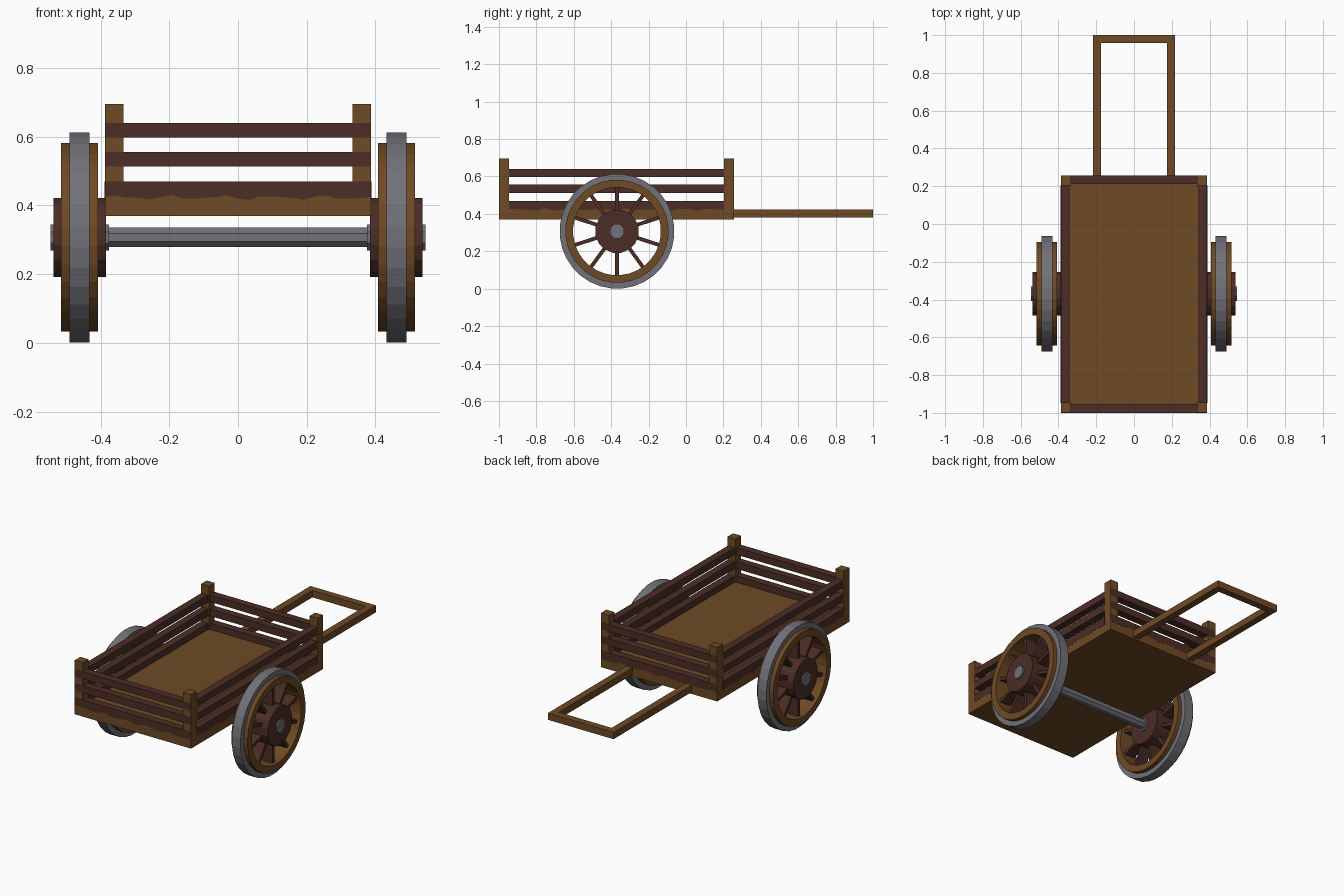
import bpy, bmesh, math
from mathutils import Matrix, Vector

if "Cube" in bpy.data.objects:
    bpy.data.objects.remove(bpy.data.objects["Cube"])


def material(name, rgb):
    m = bpy.data.materials.new(name)
    m.diffuse_color = (*rgb, 1)
    m.use_nodes = True
    m.node_tree.nodes["Principled BSDF"].inputs["Base Color"].default_value = m.diffuse_color
    return m


WOOD = material("brown wood", (0.158, 0.068, 0.018))
DARK = material("dark wood", (0.072, 0.026, 0.019))
IRON = material("grey iron", (0.165, 0.165, 0.19))

W, Y0, Y1 = 0.387, -1.0, 0.257      # bed half width, front and back
HUB_Y, HUB_Z, WHEEL_X = -0.369, 0.307, 0.461


def finish(name, bm, mat, smooth=False):
    bmesh.ops.recalc_face_normals(bm, faces=bm.faces)
    me = bpy.data.meshes.new(name)
    bm.to_mesh(me)
    bm.free()
    me.materials.append(mat)
    ob = bpy.data.objects.new(name, me)
    bpy.context.collection.objects.link(ob)
    return ob


def box(name, lo, hi, mat):
    bm = bmesh.new()
    bmesh.ops.create_cube(bm, size=1)
    for v in bm.verts:
        v.co = Vector([(a + b) / 2 + c * (b - a) for a, b, c in zip(lo, hi, v.co)])
    return finish(name, bm, mat)


def lathe(name, x, profile, sides, mat):
    """Closed (x offset, radius) profile spun around the axle line."""
    bm = bmesh.new()
    rings = []
    for i in range(sides):
        a = 2 * math.pi * (i + 0.5) / sides
        rings.append([bm.verts.new((x + px, HUB_Y + r * math.sin(a), HUB_Z + r * math.cos(a)))
                      for px, r in profile])
    n = len(profile)
    for i in range(sides):
        p, q = rings[i], rings[(i + 1) % sides]
        for j in range(n):
            k = (j + 1) % n
            bm.faces.new((p[j], p[k], q[k], q[j]))
    return finish(name, bm, mat)


def ring(name, x, half, inner, outer, sides, mat):
    return lathe(name, x, [(-half, inner), (half, inner), (half, outer), (-half, outer)], sides, mat)


def rod(name, x0, x1, r, sides, mat):
    bm = bmesh.new()
    rot = Matrix.Rotation(math.pi / 2, 4, 'Y') @ Matrix.Rotation(math.pi / sides, 4, 'Z')
    bmesh.ops.create_cone(bm, cap_ends=True, segments=sides, radius1=r, radius2=r, depth=x1 - x0,
                          matrix=Matrix.Translation(((x0 + x1) / 2, HUB_Y, HUB_Z)) @ rot)
    return finish(name, bm, mat)


def wavy_board(name, start, end, thick, mat):
    """Lowest slat with a worn, wavy bottom edge."""
    bm = bmesh.new()
    start, end, thick = Vector(start), Vector(end), Vector(thick)
    steps, cols = 24, []
    length = (end - start).length
    for i in range(steps + 1):
        p = start.lerp(end, i / steps)
        s = length * i / steps
        low = 0.423 + 0.005 * math.sin(s * 42) + 0.003 * math.sin(s * 71 + 1)
        cols.append([bm.verts.new((q.x, q.y, z)) for q, z in
                     ((p, low), (p + thick, low), (p + thick, 0.47), (p, 0.47))])
    for a, b in zip(cols, cols[1:]):
        for j in range(4):
            k = (j + 1) % 4
            bm.faces.new((a[j], a[k], b[k], b[j]))
    bm.faces.new(cols[0])
    bm.faces.new(cols[-1])
    return finish(name, bm, mat)


# Bed floor and corner posts
box("bed_floor", (-W, Y0 + 0.001, 0.37), (W, Y1 - 0.001, 0.432), WOOD)
P, T = 0.053, 0.046
for sx in (-1, 1):
    for y in (Y0 + 0.001, Y1 - 0.001 - P):
        x = sorted((sx * W, sx * (W - P)))
        box("corner_post", (x[0], y, 0.37), (x[1], y + P, 0.695), WOOD)

# Slats: two straight rows and one wavy bottom row on all four sides
for z0, z1 in ((0.598, 0.64), (0.513, 0.556)):
    for sx in (-1, 1):
        x = sorted((sx * (W - 0.001), sx * (W - T)))
        box("side_slat", (x[0], Y0 + P, z0), (x[1], Y1 - P, z1), DARK)
    box("front_slat", (-W + 0.001, Y0, z0), (W - 0.001, Y0 + T, z1), DARK)
    box("back_slat", (-W + 0.001, Y1 - T, z0), (W - 0.001, Y1, z1), DARK)
for sx in (-1, 1):
    x = sx * (W + 0.001)
    wavy_board("low_side_slat", (x, Y0 + P, 0), (x, Y1 - P, 0), (-sx * T, 0, 0), DARK)
wavy_board("low_front_slat", (-W + 0.001, Y0, 0), (W - 0.001, Y0, 0), (0, T, 0), DARK)
wavy_board("low_back_slat", (-W + 0.001, Y1, 0), (W - 0.001, Y1, 0), (0, -T, 0), DARK)

# Pull handle
for sx in (-1, 1):
    x = sorted((sx * 0.218, sx * 0.176))
    box("handle_rail", (x[0], Y1 - 0.02, 0.382), (x[1], 1.0, 0.423), WOOD)
box("handle_bar", (-0.177, 0.958, 0.382), (0.177, 1.0, 0.423), WOOD)

# Axle
rod("axle", -0.40, 0.40, 0.031, 8, IRON)

# Wheels
for sx in (-1, 1):
    c = sx * WHEEL_X
    ring("iron_tyre", c, 0.029, 0.262, 0.307, 32, IRON)
    ring("wheel_rim", c, 0.054, 0.235, 0.276, 32, WOOD)
    rod("wheel_hub", c - 0.076, c + 0.076, 0.117, 16, DARK)
    ends = sorted((sx * 0.375, sx * 0.546))
    rod("axle_cap", ends[0], ends[1], 0.041, 8, IRON)
    # Ten flat spokes
    bm = bmesh.new()
    for i in range(10):
        m = (Matrix.Translation((c, HUB_Y, HUB_Z)) @ Matrix.Rotation(i * math.pi / 5, 4, 'X')
             @ Matrix.Translation((0, 0, 0.17)) @ Matrix.Diagonal((0.066, 0.02, 0.15, 1)))
        bmesh.ops.create_cube(bm, size=1, matrix=m)
    finish("spokes", bm, DARK)
